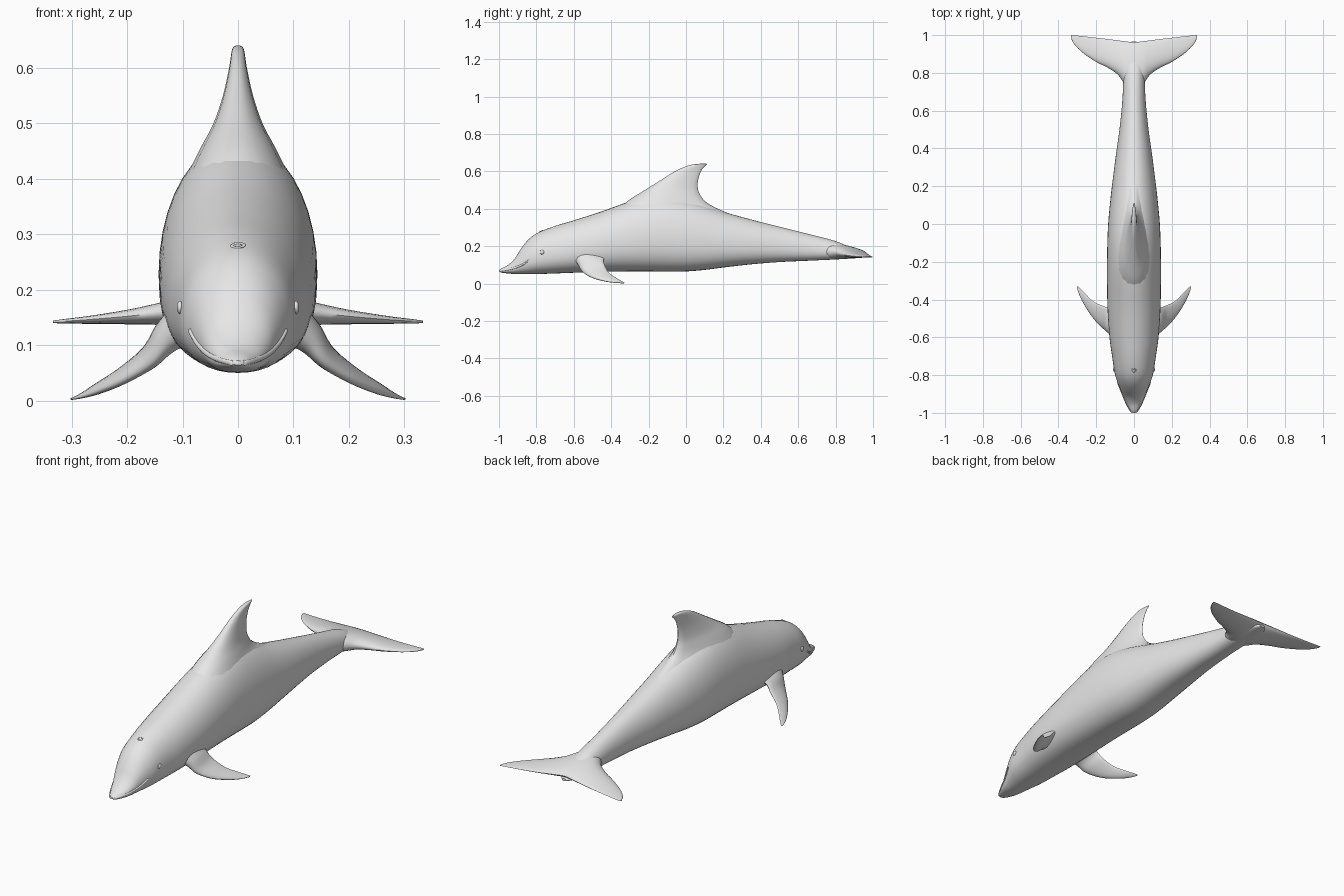
import bpy, bmesh, math
from mathutils import Vector
from mathutils.bvhtree import BVHTree

if "Cube" in bpy.data.objects:
    bpy.data.objects.remove(bpy.data.objects["Cube"])

grey = bpy.data.materials.new("dolphin_grey")
grey.diffuse_color = (0.8, 0.8, 0.8, 1)
grey.use_nodes = True
grey.node_tree.nodes["Principled BSDF"].inputs["Base Color"].default_value = grey.diffuse_color


def finish(name, bm, angle=50):
    """Turn a bmesh into a smooth grey object."""
    bmesh.ops.recalc_face_normals(bm, faces=bm.faces)
    me = bpy.data.meshes.new(name)
    bm.to_mesh(me)
    me.materials.append(grey)
    ob = bpy.data.objects.new(name, me)
    bpy.context.collection.objects.link(ob)
    bpy.ops.object.select_all(action='DESELECT')
    ob.select_set(True)
    bpy.context.view_layer.objects.active = ob
    bpy.ops.object.shade_smooth_by_angle(angle=math.radians(angle))
    return ob


def spline(rows, steps):
    """Smooth curve through rows of numbers."""
    out = []
    for i in range(len(rows) - 1):
        quad = (rows[max(i - 1, 0)], rows[i], rows[i + 1], rows[min(i + 2, len(rows) - 1)])
        for k in range(steps):
            t = k / steps
            out.append([0.5 * (2 * b + (c - a) * t + (2 * a - 5 * b + 4 * c - d) * t * t
                               + (3 * b - a - 3 * c + d) * t ** 3)
                        for a, b, c, d in zip(*quad)])
    return out + [list(rows[-1])]


def loft(rings):
    """Skin a list of closed rings and cap both ends."""
    bm = bmesh.new()
    vs = [[bm.verts.new(p) for p in r] for r in rings]
    n = len(vs[0])
    for a, b in zip(vs, vs[1:]):
        for j in range(n):
            k = (j + 1) % n
            bm.faces.new((a[j], a[k], b[k], b[j]))
    bm.faces.new(vs[0])
    bm.faces.new(vs[-1])
    return bm


def body_ring(y, top, bottom, w, n=40):
    mid = bottom + 0.42 * (top - bottom)
    ring = []
    for i in range(n):
        t = 2 * math.pi * i / n
        c, s = math.cos(t), math.sin(t)
        e = 1 if s >= 0 else 2 / 2.4      # fuller belly than back
        x = math.copysign(abs(c) ** e, c) * w
        z = s * (top - mid) if s >= 0 else -abs(s) ** e * (mid - bottom)
        ring.append((x, y, mid + z))
    return ring


def fin_ring(lead, trail, half, normal, n=20):
    """Teardrop section from leading edge to trailing edge."""
    lead, trail, normal = Vector(lead), Vector(trail), Vector(normal).normalized()
    ring = []
    for i in range(n):
        t = 2 * math.pi * i / n
        c = (1 - math.cos(t)) / 2
        ring.append(lead.lerp(trail, c) + normal * half * math.sin(t) * (1.3 - 0.7 * c))
    return ring


# Body: y, top, bottom, half width
stations = [
    (-1.0, 0.072, 0.064, 0.008), (-0.985, 0.082, 0.058, 0.022), (-0.95, 0.1, 0.054, 0.041),
    (-0.915, 0.135, 0.051, 0.056), (-0.88, 0.19, 0.05, 0.07), (-0.84, 0.238, 0.05, 0.086),
    (-0.79, 0.273, 0.051, 0.102), (-0.7, 0.308, 0.054, 0.116), (-0.6, 0.338, 0.058, 0.13),
    (-0.45, 0.386, 0.063, 0.14), (-0.3, 0.44, 0.065, 0.143), (-0.2, 0.465, 0.065, 0.143),
    (-0.1, 0.468, 0.064, 0.141), (0, 0.448, 0.065, 0.137), (0.1, 0.418, 0.073, 0.128),
    (0.2, 0.384, 0.086, 0.117), (0.35, 0.342, 0.103, 0.098), (0.5, 0.304, 0.115, 0.077),
    (0.65, 0.266, 0.122, 0.062), (0.78, 0.233, 0.128, 0.056), (0.85, 0.207, 0.132, 0.053),
    (0.9, 0.184, 0.135, 0.045), (0.94, 0.164, 0.138, 0.032), (0.965, 0.152, 0.141, 0.012)]
bm = loft([body_ring(*s) for s in spline(stations, 4)])
bmesh.ops.recalc_face_normals(bm, faces=bm.faces)
surface = BVHTree.FromBMesh(bm)
finish("body", bm)

# Dorsal fin: height, leading y, trailing y, half thickness
dorsal = [(0.37, -0.4, 0.24, 0.105), (0.40, -0.36, 0.17, 0.094), (0.43, -0.325, 0.115, 0.08),
          (0.46, -0.285, 0.085, 0.065), (0.5, -0.22, 0.065, 0.044), (0.55, -0.14, 0.064, 0.027),
          (0.6, -0.06, 0.08, 0.016), (0.627, 0.0, 0.1, 0.012), (0.637, 0.04, 0.112, 0.009),
          (0.641, 0.075, 0.11, 0.003)]
finish("dorsal_fin", loft([fin_ring((0, a, z), (0, b, z), h, (1, 0, 0))
                           for z, a, b, h in spline(dorsal, 4)]))

# Tail flukes: x, leading y, trailing y, half thickness, height
half_fluke = [(0, 0.69, 0.962, 0.042, 0.178), (0.045, 0.735, 0.967, 0.037, 0.173),
              (0.085, 0.79, 0.972, 0.028, 0.167), (0.14, 0.828, 0.979, 0.02, 0.159),
              (0.2, 0.858, 0.986, 0.013, 0.152), (0.27, 0.905, 0.994, 0.007, 0.146),
              (0.315, 0.95, 0.999, 0.004, 0.143), (0.334, 0.985, 1.0, 0.002, 0.142)]
flukes = [(-s[0],) + s[1:] for s in half_fluke[:0:-1]] + half_fluke
finish("tail_flukes", loft([fin_ring((x, a, z), (x, b, 0.6 * z + 0.4 * 0.142), h, (0, 0, 1))
                            for x, a, b, h, z in spline(flukes, 4)]))

# Flippers: leading point, trailing point, half thickness
flipper = [(0.085, -0.61, 0.14, 0.085, -0.40, 0.15, 0.045),
           (0.128, -0.58, 0.105, 0.132, -0.44, 0.13, 0.028),
           (0.16, -0.555, 0.065, 0.168, -0.432, 0.092, 0.017),
           (0.21, -0.505, 0.033, 0.215, -0.41, 0.056, 0.011),
           (0.255, -0.44, 0.014, 0.252, -0.375, 0.032, 0.008),
           (0.285, -0.385, 0.005, 0.28, -0.345, 0.014, 0.004),
           (0.302, -0.338, 0.002, 0.298, -0.328, 0.004, 0.002)]


def lip_path(side):
    """Points on the body along the mouth, from corner to beak tip."""
    pts = []
    for y, z in spline([(-0.84, 0.125), (-0.87, 0.103), (-0.91, 0.086), (-0.95, 0.076),
                        (-0.985, 0.07), (-0.997, 0.068)], 4):
        hit = surface.ray_cast(Vector((side, y, z)), Vector((-side, 0, 0)))[0]
        if hit:
            pts.append(hit)
    return pts


for side, label in ((1, "right"), (-1, "left")):
    rings = [fin_ring((side * r[0], r[1], r[2]), (side * r[3], r[4], r[5]), r[6],
                      (side * 0.65, -0.15, 0.75)) for r in spline(flipper, 5)]
    finish(label + "_flipper", loft(rings))

    # Eye: small flattened bump on the side of the head
    hit = surface.ray_cast(Vector((side, -0.77, 0.168)), Vector((-side, 0, 0)))[0]
    bm = bmesh.new()
    bmesh.ops.create_uvsphere(bm, u_segments=16, v_segments=10, radius=1)
    bmesh.ops.scale(bm, vec=(0.006, 0.012, 0.012), verts=bm.verts)
    bmesh.ops.translate(bm, vec=hit, verts=bm.verts)
    finish(label + "_eye", bm)

    # Upper lip: slim ridge along the mouth
    rings = []
    for p in lip_path(side):
        rings.append([p + Vector((side * 0.004 * math.cos(a), 0, 0.005 * math.sin(a)))
                      for a in (2 * math.pi * i / 8 for i in range(8))])
    finish(label + "_lip", loft(rings))

# Blowhole: small flat ring on top of the head
hit, normal, _, _ = surface.ray_cast(Vector((0, -0.775, 1)), Vector((0, 0, -1)))
turn = normal.to_track_quat('Z', 'Y')
rings = []
for i in range(25):
    a = 2 * math.pi * i / 24
    ring = []
    for j in range(8):
        b = 2 * math.pi * j / 8
        r = 0.011 + 0.003 * math.cos(b)
        ring.append(hit + turn @ Vector((r * math.cos(a), 0.8 * r * math.sin(a), 0.002 * math.sin(b))))
    rings.append(ring)
finish("blowhole", loft(rings))
